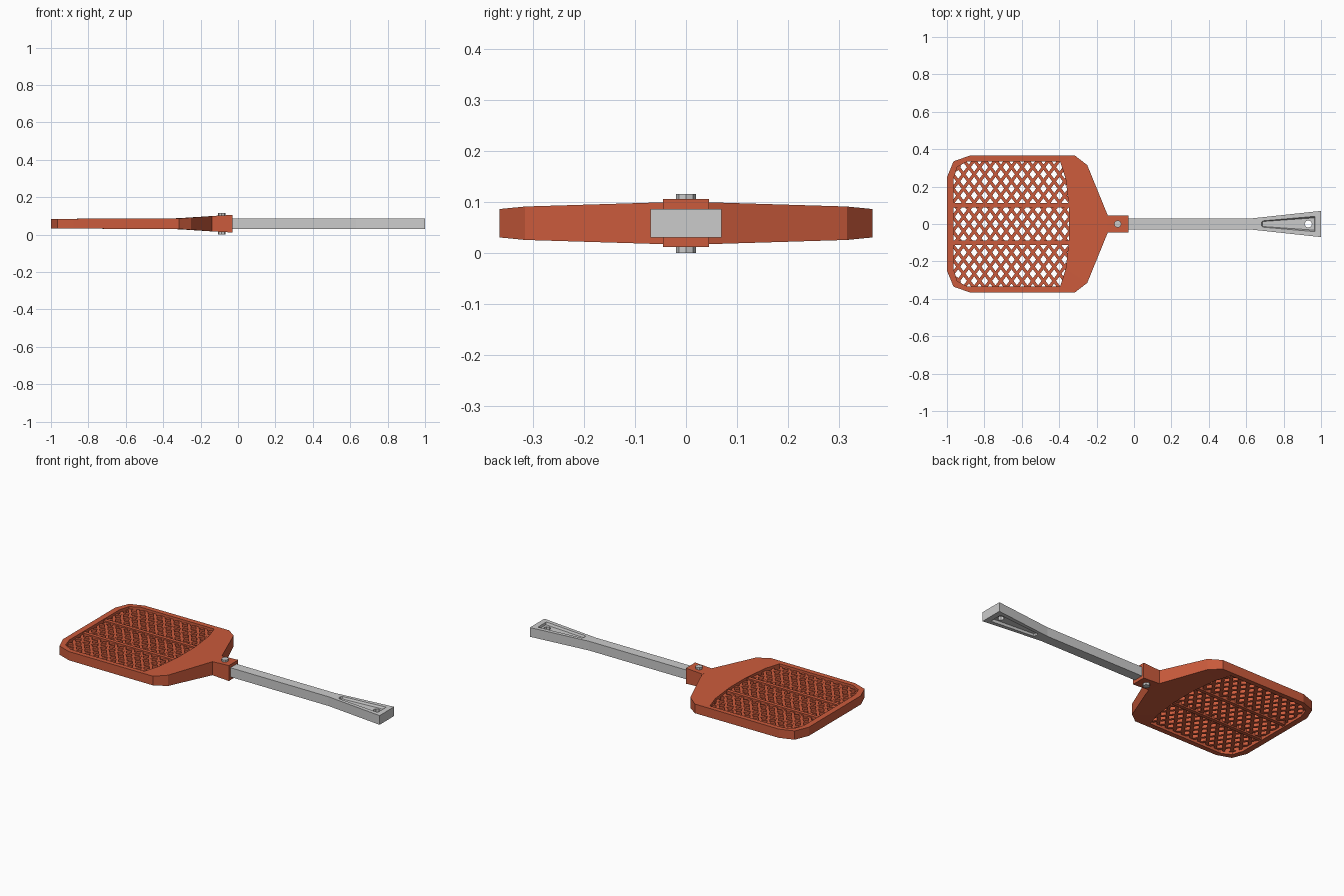
import bpy, bmesh, math
from mathutils import Vector

if "Cube" in bpy.data.objects:
    bpy.data.objects.remove(bpy.data.objects["Cube"])

ZC = 0.058  # middle plane of the swatter
orange = bpy.data.materials.new("orange_plastic")
orange.diffuse_color = (0.6, 0.105, 0.045, 1)
orange.use_nodes = True
orange.node_tree.nodes["Principled BSDF"].inputs["Base Color"].default_value = orange.diffuse_color


def finish(name, bm, mat=None):
    bmesh.ops.recalc_face_normals(bm, faces=bm.faces)
    me = bpy.data.meshes.new(name)
    bm.to_mesh(me)
    bm.free()
    ob = bpy.data.objects.new(name, me)
    bpy.context.collection.objects.link(ob)
    if mat:
        me.materials.append(mat)
    return ob


def loft(bm, loops, closed=False):
    """Skin matching loops; closed joins last to first, otherwise cap the ends."""
    rows = [[bm.verts.new(p) for p in lp] for lp in loops]
    n = len(rows[0])
    pairs = list(zip(rows, rows[1:])) + ([(rows[-1], rows[0])] if closed else [])
    for a, b in pairs:
        for i in range(n):
            j = (i + 1) % n
            bm.faces.new((a[i], a[j], b[j], b[i]))
    if not closed:
        bm.faces.new(rows[0])
        bm.faces.new(rows[-1])


def mirrored(half):
    return half + [(x, -y) for x, y in reversed(half)]


def half_thick(x):
    return 0.0265 if x < -0.32 else 0.0275 + (x + 0.32) * 0.075


# Head frame: outer and inner outlines, thickening towards the neck
outer = mirrored([(-1, .25), (-.965, .335), (-.88, .365),
                  (-.315, .365), (-.25, .315), (-.14, .045)])
inner = mirrored([(-.965, .24), (-.945, .305), (-.89, .335),
                  (-.395, .335), (-.365, .24), (-.347, .08)])


def level(pts, s):
    return [(x, y, ZC + s * half_thick(x)) for x, y in pts]


bm = bmesh.new()
loft(bm, [level(outer, -1), level(outer, 1), level(inner, 1), level(inner, -1)], True)
finish("head_frame", bm, orange)

# Neck collar around the handle
bm = bmesh.new()
loft(bm, [[(x, a * .045, ZC + b * h) for a, b in ((-1, -1), (1, -1), (1, 1), (-1, 1))]
          for x, h in ((-.145, .041), (-.03, .047))])
finish("neck_collar", bm, orange)


def strip(bm, p, q, width, h):
    """Flat bar from p to q."""
    d = (q - p).normalized()
    side = Vector((-d.y, d.x)) * width / 2
    loft(bm, [[(e.x + a * side.x, e.y + a * side.y, ZC + b * h)
               for a, b in ((-1, -1), (1, -1), (1, 1), (-1, 1))] for e in (p, q)])


def clip(p, d):
    """Part of the line p + t*d inside the convex opening."""
    ts = []
    for i, a in enumerate(inner):
        a = Vector(a)
        e = Vector(inner[(i + 1) % len(inner)]) - a
        den = d.x * e.y - d.y * e.x
        if abs(den) < 1e-9:
            continue
        w = a - p
        u = (w.x * d.y - w.y * d.x) / den
        if 0 <= u <= 1:
            ts.append((w.x * e.y - w.y * e.x) / den)
    return (min(ts), max(ts)) if len(ts) > 1 else None


# Diamond lattice filling the opening
bm = bmesh.new()
for sign, h in ((1, .012), (-1, .0115)):
    d = Vector((.057, sign * .076)).normalized()
    for k in range(-12, 13):
        p = Vector((-.655 + k * .057, 0))
        r = clip(p, d)
        if r and r[1] - r[0] > .02:
            strip(bm, p + d * (r[0] - .008), p + d * (r[1] + .008), .017, h)
finish("lattice", bm, orange)

# Two long ribs dividing the lattice
bm = bmesh.new()
for y in (-.1, .1):
    strip(bm, Vector((-.975, y)), Vector((-.34, y)), .022, .02)
finish("lattice_ribs", bm, orange)

# Handle with flared grip, recess on both faces and a hanging hole
outline = [(-.12, -.03), (.63, -.03), (1, -.07), (1, 0),
           (1, .07), (.63, .03), (-.12, .03), (-.12, 0)]
recess = [(.683, -.01), (.69, -.017), (.967, -.041), (.967, 0),
          (.967, .041), (.69, .017), (.683, .01), (.683, 0)]
floor = [(.83 + (x - .83) * .98, y * .8) for x, y in recess]
hole = [(.932 + .02 * math.cos(a), .02 * math.sin(a))
        for a in (math.radians(225 + 45 * i) for i in range(8))]


def at(pts, z):
    return [(x, y, ZC + z) for x, y in pts]


H, F = .028, .015
bm = bmesh.new()
loft(bm, [at(outline, -H), at(outline, H), at(recess, H), at(floor, F), at(hole, F),
          at(hole, -F), at(floor, -F), at(recess, -H)], True)
finish("handle", bm)

# Pin through the collar
bm = bmesh.new()
loft(bm, [[(-.087 + .02 * math.cos(i * math.pi / 4), .02 * math.sin(i * math.pi / 4), z)
           for i in range(8)] for z in (0, .115)])
finish("collar_pin", bm)
